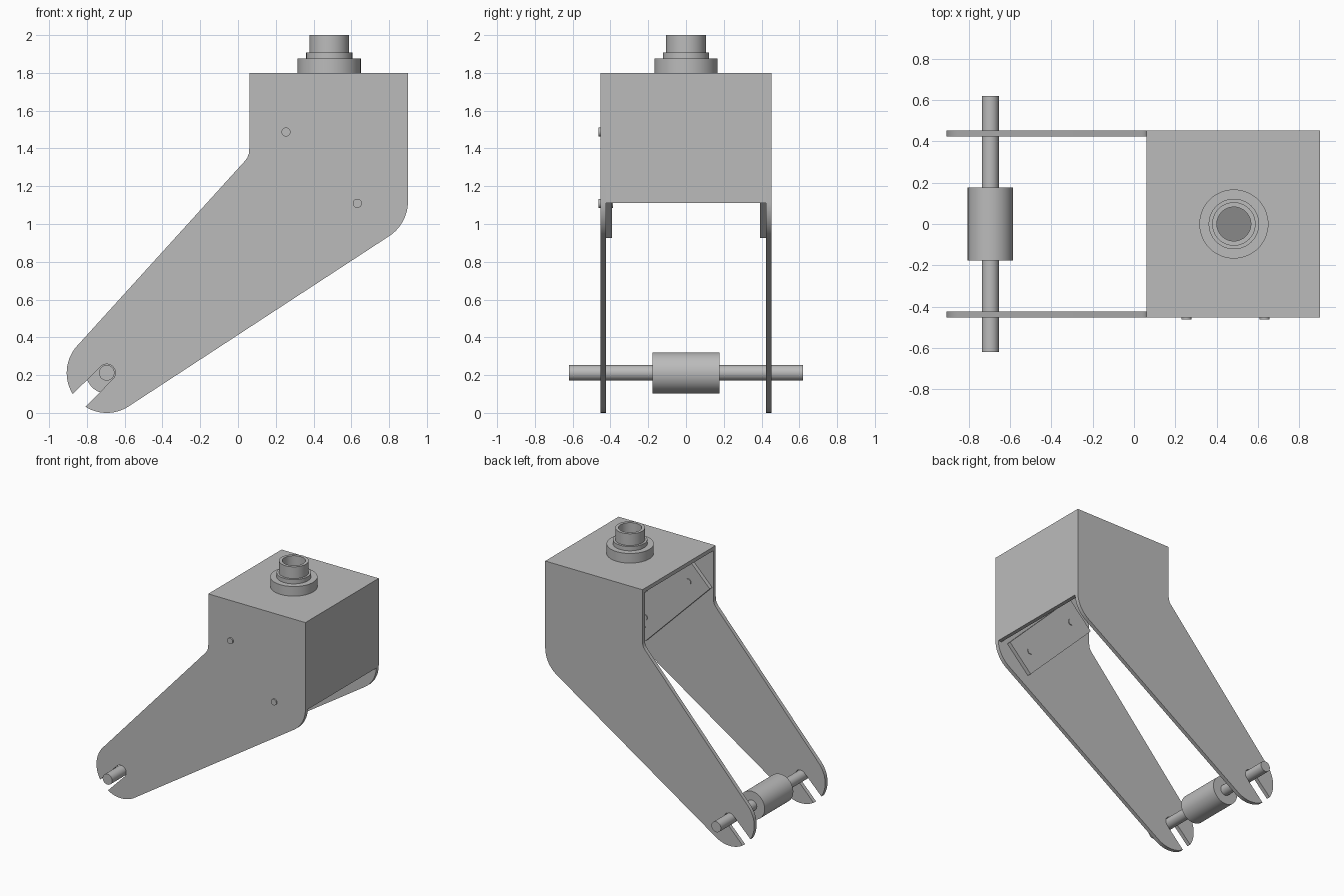
import bpy, bmesh
from math import sin, cos, radians, sqrt
from mathutils import Matrix, Vector

cube = bpy.data.objects.get("Cube")
if cube:
    bpy.data.objects.remove(cube, do_unlink=True)


def material(name, value):
    mat = bpy.data.materials.new(name)
    mat.use_nodes = True
    mat.diffuse_color = (value, value, value, 1)
    mat.node_tree.nodes["Principled BSDF"].inputs["Base Color"].default_value = (value, value, value, 1)
    return mat


STEEL = material("grey steel", 0.5)
SHADE = material("dark bore", 0.25)


def finish(name, bm, mat=STEEL):
    bmesh.ops.recalc_face_normals(bm, faces=bm.faces)
    mesh = bpy.data.meshes.new(name)
    bm.to_mesh(mesh)
    bm.free()
    mesh.materials.append(mat)
    mesh.polygons.foreach_set("use_smooth", [True] * len(mesh.polygons))
    mesh.set_sharp_from_angle(angle=radians(30))
    obj = bpy.data.objects.new(name, mesh)
    bpy.context.collection.objects.link(obj)
    return obj


def plate(name, outline, y0, y1):
    """Extrude an x-z outline from y0 to y1."""
    bm = bmesh.new()
    face = bm.faces.new([bm.verts.new((x, y0, z)) for x, z in outline])
    grown = bmesh.ops.extrude_face_region(bm, geom=[face])["geom"]
    verts = [v for v in grown if isinstance(v, bmesh.types.BMVert)]
    bmesh.ops.translate(bm, verts=verts, vec=(0, y1 - y0, 0))
    return finish(name, bm)


def rect(x0, x1, z0, z1):
    return [(x0, z0), (x1, z0), (x1, z1), (x0, z1)]


def rod(name, x, z, radius, y0, y1, sides=48):
    bm = bmesh.new()
    place = Matrix.Translation((x, (y0 + y1) / 2, z)) @ Matrix.Rotation(radians(90), 4, 'X')
    bmesh.ops.create_cone(bm, cap_ends=True, segments=sides, radius1=radius,
                          radius2=radius, depth=y1 - y0, matrix=place)
    return finish(name, bm)


def lathe(name, profile, x):
    """Spin a radius-height profile around a vertical axis."""
    bm = bmesh.new()
    verts = [bm.verts.new((x + r, 0, z)) for r, z in profile]
    edges = [bm.edges.new(pair) for pair in zip(verts, verts[1:])]
    bmesh.ops.spin(bm, geom=verts + edges, cent=(x, 0, 0), axis=(0, 0, 1),
                   angle=radians(360), steps=64, use_merge=True)
    bmesh.ops.remove_doubles(bm, verts=bm.verts, dist=0.0001)
    return finish(name, bm)


def arc(cx, cz, r, start, end, steps=14):
    angles = [radians(start + (end - start) * i / steps) for i in range(steps + 1)]
    return [(cx + r * cos(a), cz + r * sin(a)) for a in angles]


AX, AZ = -0.695, 0.212     # axle centre
OUT, IN = 0.453, 0.423     # outer and inner faces of the side plates

# Side plates: rounded foot with an open diagonal slot for the axle
outline = [(0.9, 1.8), (0.06, 1.8)]
outline += [(0.06, 1.4), (0.057, 1.372), (0.05, 1.352), (0.036, 1.333)]
outline += arc(AX, AZ, 0.212, 138, 212)
outline += arc(AX, AZ, 0.046, 135, -45)
outline += arc(AX, AZ, 0.212, 238, 303)
outline += arc(0.68, 1.12, 0.22, -57, 0)
plate("front_side_plate", outline, -OUT, -IN)
plate("back_side_plate", outline, IN, OUT)

# Head box: open towards the foot and underneath
plate("top_plate", rect(0.06, 0.9, 1.77, 1.8), -IN, IN)
plate("end_plate", rect(0.87, 0.9, 1.11, 1.77), -IN, IN)

# Diagonal reinforcing strips on the inside of both plates
along, across = Vector((1, -1)) / sqrt(2), Vector((1, 1)) / sqrt(2)
middle = Vector((0.443, 1.298))
strip = [middle + along * (0.393 * a) + across * (0.135 * b)
         for a, b in ((-1, -1), (1, -1), (1, 1), (-1, 1))]
plate("front_strip", strip, -IN, -0.393)
plate("back_strip", strip, 0.393, IN)

# Pins through the front plate and its strip
for i, side in enumerate((-1, 1)):
    p = middle + along * (0.267 * side)
    rod(f"pin_{i + 1}", p.x, p.y, 0.024, -0.463, -0.387, 24)

# Axle and roller
rod("axle", AX, AZ, 0.041, -0.62, 0.62)
rod("roller", AX, AZ, 0.109, -0.177, 0.177)

# Stepped hollow spigot on the top
SX = 0.483
lathe("spigot", [(0.082, 1.8), (0.167, 1.8), (0.167, 1.875), (0.122, 1.875),
                 (0.122, 1.908), (0.105, 1.908), (0.105, 2.0), (0.082, 2.0),
                 (0.082, 1.8)], SX)
bm = bmesh.new()
bmesh.ops.create_circle(bm, cap_ends=True, segments=64, radius=0.082,
                        matrix=Matrix.Translation((SX, 0, 1.805)))
finish("bore_floor", bm, SHADE)
